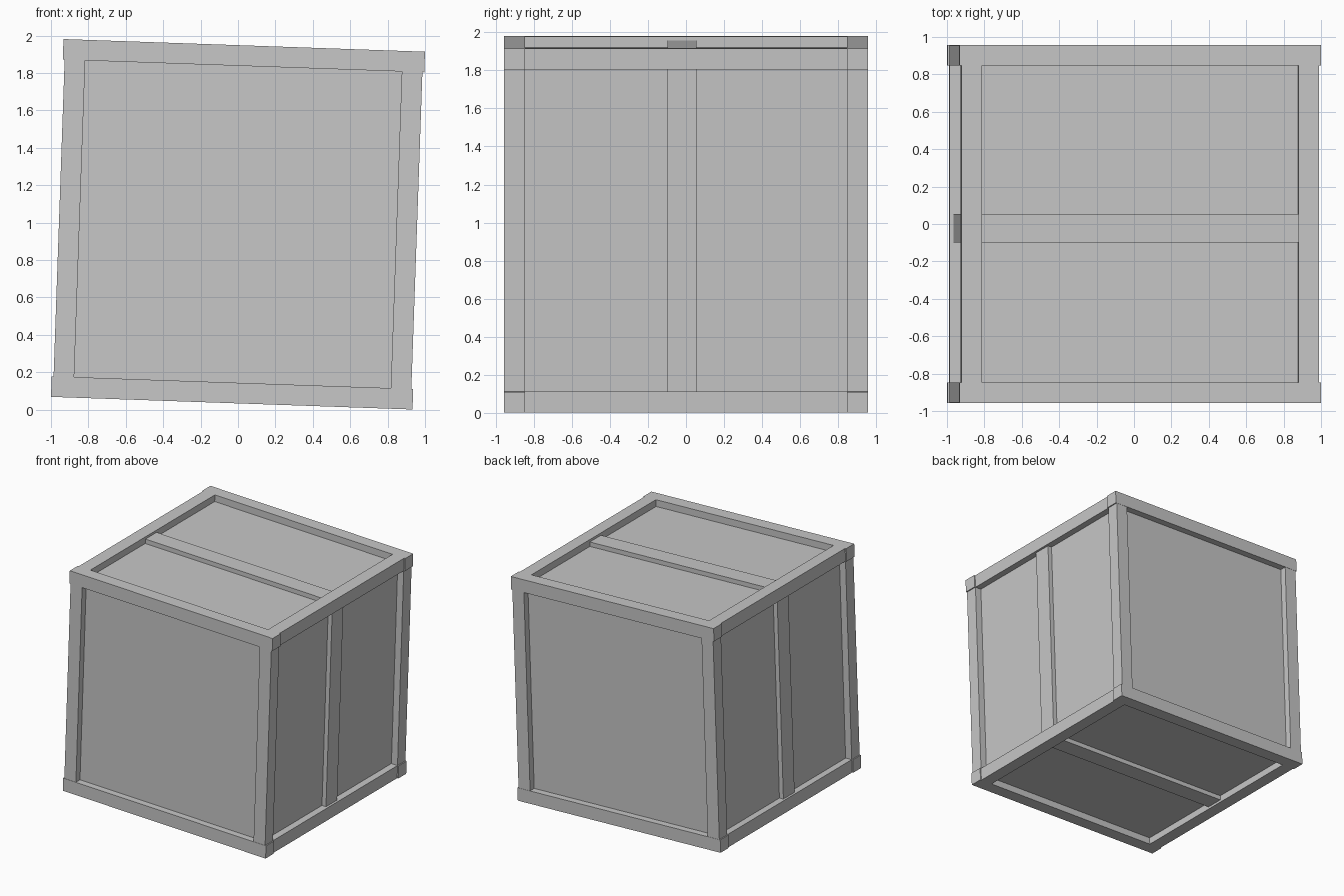
import bpy
import math
from mathutils import Matrix, Vector

cube = bpy.data.objects.get("Cube")
if cube:
    bpy.data.objects.remove(cube, do_unlink=True)

grey = bpy.data.materials.new("light_grey")
grey.use_nodes = True
colour = (0.57, 0.57, 0.57, 1)
grey.diffuse_color = colour
grey.node_tree.nodes["Principled BSDF"].inputs["Base Color"].default_value = colour

# The whole crate leans slightly toward +x
LEAN = Matrix.Translation((0, 0, 0.991)) @ Matrix.Rotation(math.radians(2), 4, "Y")

HALF = 0.957            # half size of the crate
BEAM = 0.11             # beam thickness
OPEN = HALF - BEAM      # half size of each framed opening
MID = HALF - BEAM / 2   # beam centre line
OVERHANG = 0.01         # how far the long beams stick out at the ends
PANEL = HALF - 0.058    # panel surface
SLAT = HALF - 0.02      # slat surface
SLAT_Y, SLAT_W = -0.022, 0.152


def box(name, centre, size):
    bpy.ops.mesh.primitive_cube_add(size=1)
    obj = bpy.context.object
    obj.name = name
    obj.data.transform(LEAN @ Matrix.Translation(centre) @ Matrix.Diagonal(Vector((*size, 1))))
    obj.data.materials.append(grey)
    return obj


# Inner box that forms the six recessed panels
box("panels", (0, 0, 0), (2 * PANEL, 2 * PANEL, 2 * PANEL))

sides = ((-1, "right"), (1, "left"))
for a, side in ((-1, "low"), (1, "high")):
    for b, face in ((-1, "front"), (1, "back")):
        # Long beams along x, overhanging at both ends
        box(f"{face}_{side}_beam", (0, b * MID, a * MID),
            (2 * (HALF + OVERHANG), BEAM, BEAM))
    for b, face in sides:
        # Beams along y, fitted between the long beams
        box(f"{face}_{side}_cross_beam", (b * MID, 0, a * MID),
            (BEAM, 2 * OPEN, BEAM))

# Corner posts between the lower and upper beams
for x, side in sides:
    for y, face in ((-1, "front"), (1, "back")):
        box(f"{face}_{side}_post", (x * MID, y * (MID - 0.001), 0),
            (BEAM, BEAM - 0.002, 2 * OPEN))

# Slats wrapping round the top, bottom and both ends
depth = SLAT - PANEL + 0.02
for s, (end, level) in ((-1, ("right", "bottom")), (1, ("left", "top"))):
    offset = s * (SLAT - depth / 2)
    box(f"{level}_slat", (0, SLAT_Y, offset), (2 * OPEN, SLAT_W, depth))
    box(f"{end}_slat", (offset, SLAT_Y, 0), (depth, SLAT_W, 2 * OPEN))
